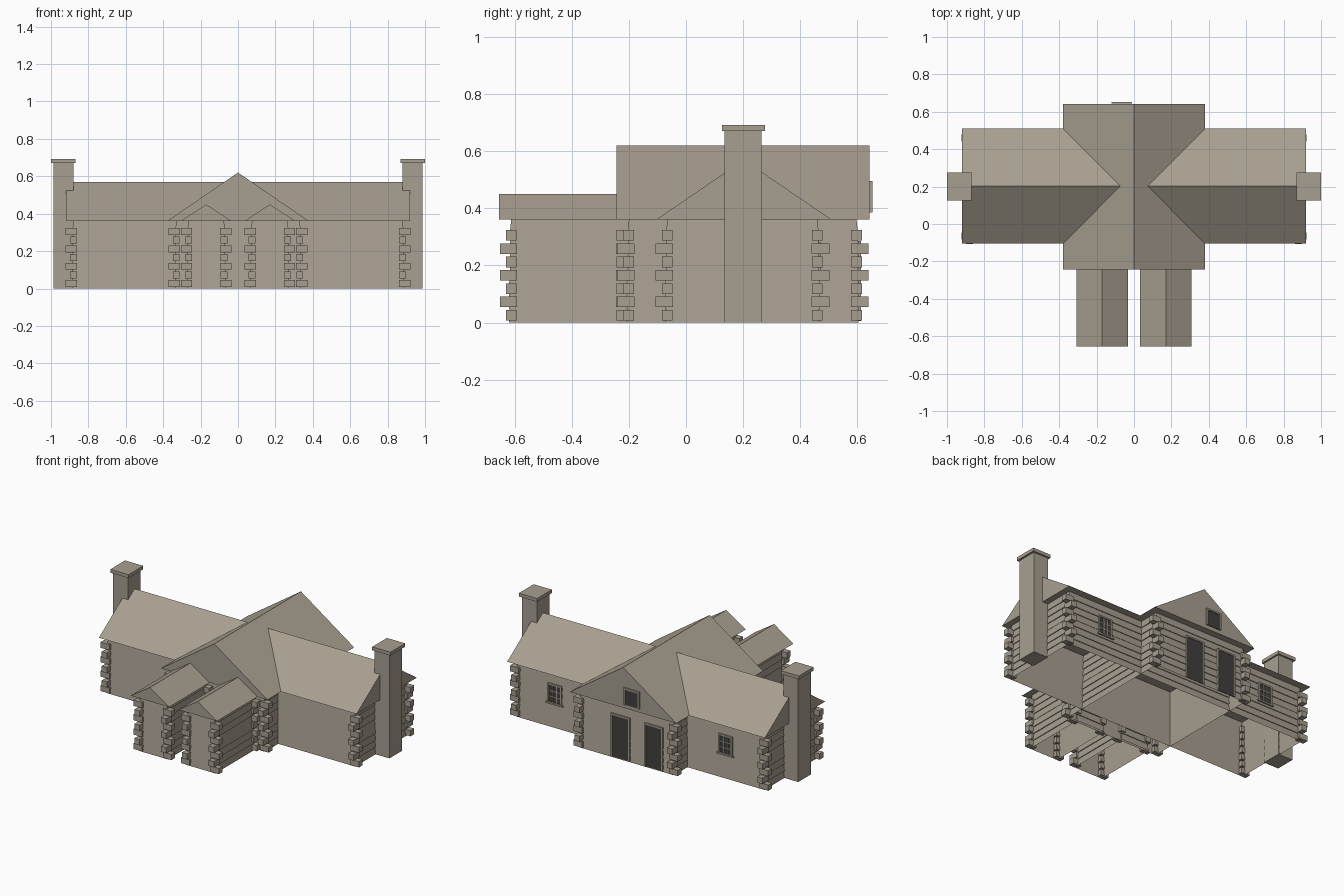
import bpy, bmesh

if "Cube" in bpy.data.objects:
    bpy.data.objects.remove(bpy.data.objects["Cube"])


def material(name, rgb):
    m = bpy.data.materials.new(name)
    m.diffuse_color = (*rgb, 1)
    m.use_nodes = True
    m.node_tree.nodes["Principled BSDF"].inputs["Base Color"].default_value = m.diffuse_color
    return m


WOOD = material("weathered_wood", (0.39, 0.345, 0.28))
DARK = material("dark_glass", (0.055, 0.051, 0.047))


def finish(name, bm, mat):
    bmesh.ops.recalc_face_normals(bm, faces=bm.faces)
    me = bpy.data.meshes.new(name)
    bm.to_mesh(me)
    bm.free()
    me.materials.append(mat)
    ob = bpy.data.objects.new(name, me)
    bpy.context.collection.objects.link(ob)
    return ob


def add_box(bm, x0, x1, y0, y1, z0, z1):
    v = bmesh.ops.create_cube(bm, size=1)["verts"]
    for p in v:
        p.co.x = x0 if p.co.x < 0 else x1
        p.co.y = y0 if p.co.y < 0 else y1
        p.co.z = z0 if p.co.z < 0 else z1


def boxes(name, mat, items):
    bm = bmesh.new()
    for b in items:
        add_box(bm, *b)
    return finish(name, bm, mat)


# Shallow overlapping siding: stacked rings around a rectangular footprint
def siding(name, x0, x1, y0, y1, height=0.36, rows=8):
    bm = bmesh.new()
    h = height / rows
    levels = []
    for i in range(rows):
        low = 0.003 if i < rows / 2 else 0.0
        levels += [(i * h, 0.005 + low), ((i + 1) * h, low)]
    prev = None
    for z, o in levels:
        ring = [bm.verts.new(c) for c in ((x0 - o, y0 - o, z), (x1 + o, y0 - o, z),
                                          (x1 + o, y1 + o, z), (x0 - o, y1 + o, z))]
        if prev:
            for k in range(4):
                j = (k + 1) % 4
                bm.faces.new((prev[k], prev[j], ring[j], ring[k]))
        prev = ring
    finish(name, bm, WOOD)


# Crossed log ends at a list of corners (x, y, outward x, outward y)
def log_corners(name, corners, reach=0.042):
    items = []
    r = 0.0185
    for x, y, sx, sy in corners:
        for i in range(7):
            z = 0.026 + i * 0.0465
            if i % 2 == 0:      # log running along x
                a, b = sorted((x - sx * 0.02, x + sx * reach))
                items.append((a, b, y - r, y + r, z - r, z + r))
            else:               # log running along y
                a, b = sorted((y - sy * 0.02, y + sy * reach))
                items.append((x - r, x + r, a, b, z - r, z + r))
    boxes(name, WOOD, items)


# Gable roof prism; ridge along the chosen axis
def roof(name, x0, x1, y0, y1, ridge, axis, eave=0.36):
    bm = bmesh.new()
    if axis == "x":
        c = (y0 + y1) / 2
        ends = [[(x, y0, eave), (x, y1, eave), (x, c, ridge)] for x in (x0, x1)]
    else:
        c = (x0 + x1) / 2
        ends = [[(x0, y, eave), (x1, y, eave), (c, y, ridge)] for y in (y0, y1)]
    a, b = [[bm.verts.new(p) for p in e] for e in ends]
    bm.faces.new(a)
    bm.faces.new(b)
    for k in range(3):
        j = (k + 1) % 3
        bm.faces.new((a[k], a[j], b[j], b[k]))
    finish(name, bm, WOOD)


# Framed dark opening on the back (+y) side, with optional glazing bars
def opening(name, x0, x1, z0, z1, y, cols=1, rows=1, frame=0.01, sill=False):
    boxes(name + "_pane", DARK, [(x0, x1, y, y + 0.004, z0, z1)])
    f, d = frame, y + 0.01
    items = [(x0 - f, x0, y, d, z0, z1 + f), (x1, x1 + f, y, d, z0, z1 + f),
             (x0, x1, y, d, z1, z1 + f)]
    if sill:
        items.append((x0 - 2 * f, x1 + 2 * f, y, d + 0.005, z0 - f, z0))
    for i in range(1, cols):
        x = x0 + (x1 - x0) * i / cols
        items.append((x - 0.003, x + 0.003, y, y + 0.007, z0, z1))
    for i in range(1, rows):
        z = z0 + (z1 - z0) * i / rows
        items.append((x0, x1, y, y + 0.007, z - 0.003, z + 0.003))
    boxes(name + "_frame", WOOD, items)


# Long main house
siding("main_walls", -0.88, 0.88, -0.065, 0.46)
roof("main_roof", -0.92, 0.92, -0.105, 0.51, 0.57, "x")
log_corners("main_log_ends", [(s * 0.88, y, s, t) for s in (-1, 1)
                              for y, t in ((-0.065, -1), (0.46, 1))])

# Central cross block
siding("central_walls", -0.33, 0.33, -0.2, 0.597)
roof("central_roof", -0.38, 0.38, -0.243, 0.642, 0.62, "y")
log_corners("central_log_ends", [(s * 0.33, y, s, t) for s in (-1, 1)
                                 for y, t in ((-0.2, -1), (0.597, 1))])

# Twin front wings
for s, side in ((-1, "left"), (1, "right")):
    xa, xb = sorted((s * 0.075, s * 0.265))
    siding(side + "_wing_walls", xa, xb, -0.612, -0.2)
    ra, rb = sorted((s * 0.033, s * 0.308))
    roof(side + "_wing_roof", ra, rb, -0.655, -0.243, 0.45, "y")
    log_corners(side + "_wing_log_ends",
                [(x, y, d, t) for x, d in ((xa, -1), (xb, 1))
                 for y, t in ((-0.612, -1), (-0.225, 1))], 0.04)

    # End chimney with cap
    ca, cb = sorted((s * 0.88, s * 0.987))
    ka, kb = sorted((s * 0.87, s))
    boxes(side + "_chimney", WOOD, [(ca, cb, 0.135, 0.265, 0, 0.675),
                                    (ka, kb, 0.126, 0.276, 0.67, 0.692)])

    # Back window
    opening(side + "_back_window", s * 0.61 - 0.04, s * 0.61 + 0.04,
            0.16, 0.27, 0.462, 3, 3, sill=True)

# Back doors and attic window
opening("back_door_one", -0.015, 0.10, 0.005, 0.275, 0.602)
opening("back_door_two", -0.25, -0.14, 0.005, 0.275, 0.602)
opening("attic_window", -0.11, -0.02, 0.385, 0.485, 0.643)
